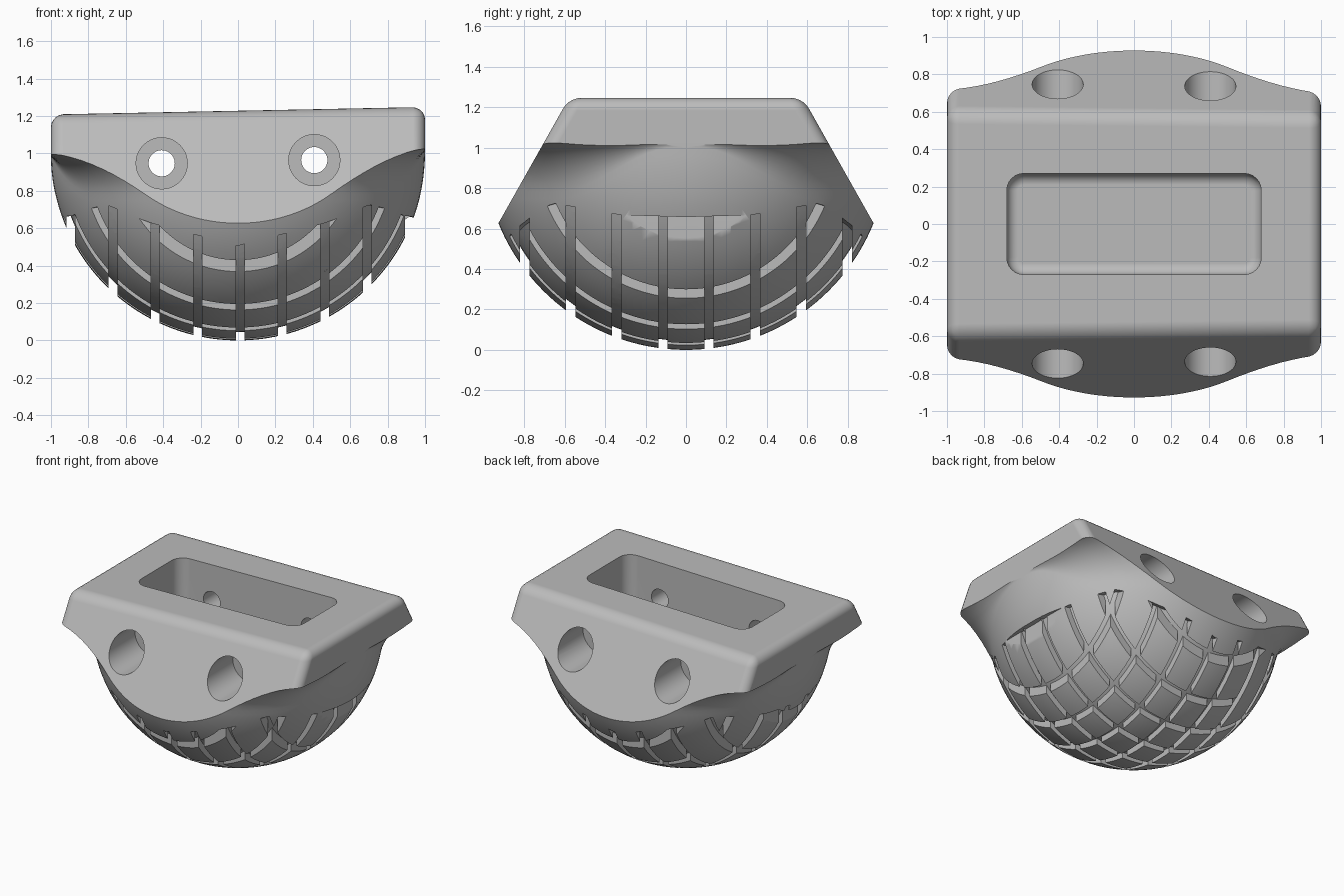
import bpy, bmesh
from math import sin, cos, pi, radians, degrees, sqrt, acos, asin, atan2

cube = bpy.data.objects.get("Cube")
if cube:
    bpy.data.objects.remove(cube, do_unlink=True)

STEPS = 128

grey = bpy.data.materials.new("plain grey")
grey.use_nodes = True
grey.diffuse_color = (0.5, 0.5, 0.5, 1)
grey.node_tree.nodes["Principled BSDF"].inputs["Base Color"].default_value = (0.5, 0.5, 0.5, 1)


def make_object(name, bm):
    bmesh.ops.recalc_face_normals(bm, faces=bm.faces)
    mesh = bpy.data.meshes.new(name)
    bm.to_mesh(mesh)
    bm.free()
    obj = bpy.data.objects.new(name, mesh)
    bpy.context.collection.objects.link(obj)
    mesh.materials.append(grey)
    return obj


def lathe(name, profile):
    """Spin a profile that may change with the angle; profile(a) gives (r, z)."""
    bm = bmesh.new()
    pole = bm.verts.new((0, 0, profile(0)[0][1]))
    cols = []
    for k in range(STEPS):
        a = 2 * pi * k / STEPS
        cols.append([bm.verts.new((r * cos(a), r * sin(a), z + tilt(r * cos(a), z)))
                     for r, z in profile(a)[1:]])
    for k in range(STEPS):
        c, d = cols[k], cols[(k + 1) % STEPS]
        bm.faces.new((pole, d[0], c[0]))
        for i in range(len(c) - 1):
            bm.faces.new((c[i], d[i], d[i + 1], c[i + 1]))
    bm.faces.new([c[-1] for c in cols])
    return make_object(name, bm)


def tilt(x, z):
    return 0.015 * x * min(1, max(0, (z - 0.75) / 0.25))


def add_box(bm, low, high):
    verts = bmesh.ops.create_cube(bm, size=1)["verts"]
    for v in verts:
        for i in range(3):
            v.co[i] = high[i] if v.co[i] > 0 else low[i]
    return verts


def combine(obj, tool, operation, remove=True):
    mod = obj.modifiers.new("cut", "BOOLEAN")
    mod.operation, mod.solver, mod.object = operation, "EXACT", tool
    bpy.context.view_layer.objects.active = obj
    bpy.ops.object.modifier_apply(modifier=mod.name)
    if remove:
        bpy.data.objects.remove(tool, do_unlink=True)


# Angle from the side axis, folded into one quarter turn
def fold(a):
    return degrees(asin(min(1, abs(sin(a)))))


# Ball flowing through a concave fillet into the flat underside of the block
def body_profile(a):
    s = min(1, max(0, (fold(a) - 4) / 36))
    rad = 0.03 + 0.27 * s * s * (3 - 2 * s)
    under = 1.015
    cz = under - rad
    cr = sqrt((1 + rad) ** 2 - (cz - 1) ** 2)
    end = atan2(cr, 1 - cz)
    pts = [(sin(end * i / 40), 1 - cos(end * i / 40)) for i in range(41)]
    start = atan2(1 - cz, -cr)
    for i in range(1, 11):
        t = start + (pi / 2 - start) * i / 10
        pts.append((cr + rad * cos(t), cz + rad * sin(t)))
    return pts + [(1.7, under), (1.7, 1.5)]


body = lathe("carved_bowl_body", body_profile)

# Block with sloping front and back, tilted top and rounded edges
bm = bmesh.new()
for v in add_box(bm, (-1, -1, -0.1), (1, 1, 1)):
    x, y, z = v.co
    z = 1.228 + 0.02 * x if z > 0 else z
    v.co = (x, y * (0.92 - 0.564 * (z - 0.64)), z)
bm.edges.ensure_lookup_table()
edges = [e for e in bm.edges if max(v.co.z for v in e.verts) > 0.5]
bmesh.ops.bevel(bm, geom=edges, offset=0.065, segments=5, profile=0.5, affect="EDGES")
combine(body, make_object("block_cutter", bm), "INTERSECT")


# Core that sets the groove depth and where the grooves run out
def groove_top(a):
    f = fold(a)
    keys = [(0, 0.65), (20, 0.66), (43, 0.72), (60, 0.62), (90, 0.5)]
    for (f0, z0), (f1, z1) in zip(keys, keys[1:]):
        if f <= f1 + 0.001:
            return z0 + (z1 - z0) * (f - f0) / (f1 - f0)
    return keys[-1][1]


def core_profile(a):
    end = acos(1 - groove_top(a))
    pts = [(0.955 * sin(end * i / 30), 1 - 0.955 * cos(end * i / 30)) for i in range(31)]
    for i in range(9):
        t = end + 0.02 + (radians(105) - end) * i / 8
        pts.append((1.09 * sin(t), 1 - 1.09 * cos(t)))
    return pts


core = lathe("groove_core", core_profile)

# Crossing straight grooves
across = [0.011 + 0.2265 * k for k in range(-4, 5)]
along = [0.228 * (k + 0.5) for k in range(-4, 4)]
for axis, places in ((0, across), (1, along)):
    bm = bmesh.new()
    for p in places:
        low, high = [-1.3, -1.3, -0.2], [1.3, 1.3, 0.8]
        low[axis], high[axis] = p - 0.023, p + 0.023
        add_box(bm, low, high)
    slots = make_object("groove_cutter", bm)
    combine(slots, core, "DIFFERENCE", remove=False)
    combine(body, slots, "DIFFERENCE")
bpy.data.objects.remove(core, do_unlink=True)

# Rounded pocket in the top
bm = bmesh.new()
add_box(bm, (-0.68, -0.27, 0.75), (0.68, 0.27, 1.5))
upright = [e for e in bm.edges if abs(e.verts[0].co.z - e.verts[1].co.z) > 0.1]
bmesh.ops.bevel(bm, geom=upright, offset=0.09, segments=6, profile=0.5, affect="EDGES")
floor = [e for e in bm.edges if all(v.co.z < 0.8 for v in e.verts)]
bmesh.ops.bevel(bm, geom=floor, offset=0.06, segments=4, profile=0.5, affect="EDGES")
combine(body, make_object("pocket_cutter", bm), "DIFFERENCE")


# Bolt holes with wide outer recesses
def cylinder(radius, x, y0, y1, z):
    bm = bmesh.new()
    rings = [[bm.verts.new((x + radius * cos(2 * pi * i / 40), y, z + radius * sin(2 * pi * i / 40)))
              for i in range(40)] for y in (y0, y1)]
    for i in range(40):
        j = (i + 1) % 40
        bm.faces.new((rings[0][i], rings[0][j], rings[1][j], rings[1][i]))
    for ring in rings:
        bm.faces.new(ring)
    return make_object("hole_cutter", bm)


for x, z in ((-0.408, 0.947), (0.408, 0.964)):
    combine(body, cylinder(0.07, x, -1.2, 1.2, z), "DIFFERENCE")
    for side in (-1, 1):
        combine(body, cylinder(0.137, x, side * 0.45, side * 1.2, z), "DIFFERENCE")

# Smooth shading with crisp edges
body.data.materials.clear()
body.data.materials.append(grey)
for face in body.data.polygons:
    face.material_index = 0
bpy.ops.object.select_all(action="DESELECT")
body.select_set(True)
bpy.context.view_layer.objects.active = body
bpy.ops.object.shade_smooth_by_angle(angle=radians(28))
normals = body.modifiers.new("even shading", "WEIGHTED_NORMAL")
normals.keep_sharp = True
